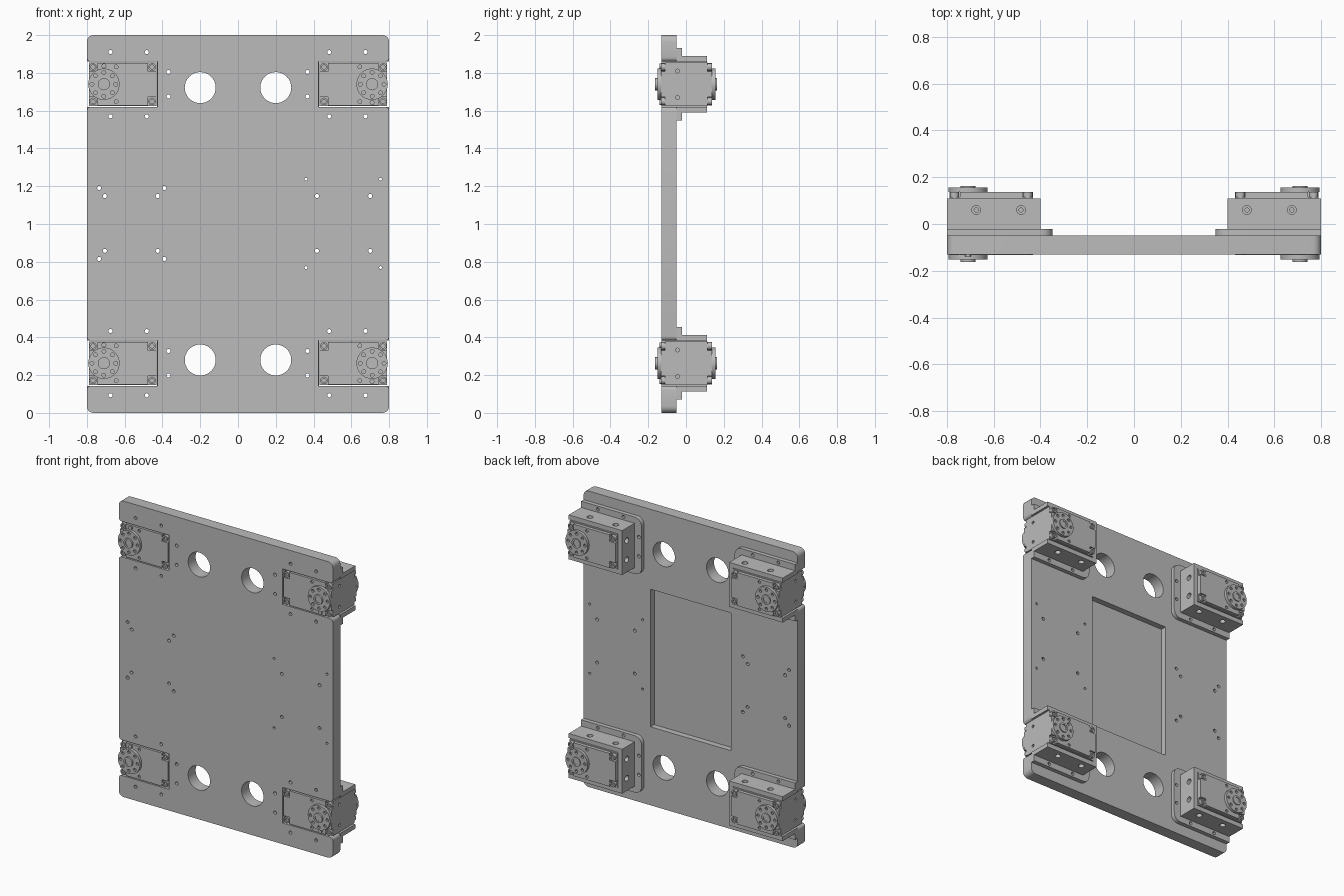
import bpy, bmesh, math
from mathutils import Matrix, Vector

cube = bpy.data.objects.get("Cube")
if cube:
    bpy.data.objects.remove(cube)

grey = bpy.data.materials.new("neutral grey")
grey.use_nodes = True
grey.diffuse_color = (0.5, 0.5, 0.5, 1)
grey.node_tree.nodes["Principled BSDF"].inputs["Base Color"].default_value = (0.5, 0.5, 0.5, 1)

CENTRES = (1.74, 0.263)      # heights of the motor pairs
SHAFT_X = 0.71
made = []


def rounded(corners, steps=5):
    """Outline from (x, z, radius) corners, with each corner filleted."""
    out = []
    for i, (x, z, r) in enumerate(corners):
        p = Vector((x, z))
        if r == 0:
            out.append(p)
            continue
        a = p + (Vector(corners[i - 1][:2]) - p).normalized() * r
        b = p + (Vector(corners[(i + 1) % len(corners)][:2]) - p).normalized() * r
        c = a + b - p
        for k in range(steps + 1):
            t = k / steps * math.pi / 2
            out.append(c + (a - c) * math.cos(t) + (b - c) * math.sin(t))
    return out


def extrude(bm, outline, y0, y1):
    """Fill an x-z outline and extrude it along y."""
    lo = [bm.verts.new((x, y0, z)) for x, z in outline]
    hi = [bm.verts.new((x, y1, z)) for x, z in outline]
    bm.faces.new(lo)
    bm.faces.new(hi[::-1])
    for i in range(len(lo)):
        bm.faces.new((lo[i - 1], hi[i - 1], hi[i], lo[i]))


def box(bm, x0, x1, y0, y1, z0, z1):
    extrude(bm, [(x0, z0), (x1, z0), (x1, z1), (x0, z1)], y0, y1)


def rod(bm, centre, r, length, axis="y", sides=16):
    turn = {"x": Matrix.Rotation(math.pi / 2, 4, "Y"),
            "y": Matrix.Rotation(math.pi / 2, 4, "X"), "z": Matrix()}[axis]
    bmesh.ops.create_cone(bm, cap_ends=True, segments=sides, radius1=r, radius2=r,
                          depth=length, matrix=Matrix.Translation(centre) @ turn)


def finish(name, bm):
    bmesh.ops.recalc_face_normals(bm, faces=bm.faces)
    mesh = bpy.data.meshes.new(name)
    bm.to_mesh(mesh)
    bm.free()
    mesh.materials.append(grey)
    ob = bpy.data.objects.new(name, mesh)
    bpy.context.collection.objects.link(ob)
    made.append(ob)
    return ob


def carve(ob, cutter_bm):
    """Subtract the cutter and keep only the result."""
    cutter = finish("cutter", cutter_bm)
    made.remove(cutter)
    cutter.hide_render = True
    mod = ob.modifiers.new("cut", "BOOLEAN")
    mod.operation, mod.solver, mod.object = "DIFFERENCE", "EXACT", cutter
    bpy.context.view_layer.update()
    result = bpy.data.meshes.new_from_object(
        ob.evaluated_get(bpy.context.evaluated_depsgraph_get()))
    ob.modifiers.clear()
    ob.data = result
    bpy.data.objects.remove(cutter)


def bolt_spots():
    """Bracket bolt positions around one motor."""
    spots = [(x, z) for x in (0.483, 0.675) for z in (-0.17, 0.17)]
    return spots + [(0.368, -0.065), (0.368, 0.065)]


# Base plate outline with four motor notches
right_side = [(0.8, 0, 0.035)]
for c in CENTRES[::-1]:
    right_side += [(0.8, c - 0.12, 0.022), (0.425, c - 0.12, 0),
                   (0.425, c + 0.12, 0), (0.8, c + 0.12, 0.022)]
right_side.append((0.8, 2, 0.035))
left_side = [(-x, z, r) for x, z, r in right_side[::-1]]
bm = bmesh.new()
extrude(bm, rounded(right_side + left_side), -0.13, -0.05)
plate = finish("base_plate", bm)

# Plate holes and the shallow pocket in the back
cut = bmesh.new()
box(cut, -0.3, 0.3, -0.09, 0, 0.53, 1.46)
for s in (-1, 1):
    for z in (0.28, 1.722):
        rod(cut, (s * 0.2, -0.09, z), 0.082, 0.2, sides=40)
    for c in CENTRES:
        for x, z in bolt_spots():
            rod(cut, (s * x, -0.09, c + z), 0.011, 0.2, sides=12)
for up in (-1, 1):
    for x, dz in ((-0.735, 0.188), (-0.705, 0.145), (-0.425, 0.145), (-0.39, 0.188),
                  (0.418, 0.145), (0.7, 0.145)):
        rod(cut, (x, -0.09, 1.003 + up * dz), 0.011, 0.2, sides=12)
    for x in (0.36, 0.755):
        rod(cut, (x, -0.09, 1.003 + up * 0.234), 0.008, 0.2, sides=12)
carve(plate, cut)


# Motor bracket: a flat flange and a three-sided wall
def u_shape(x0, x1, half, r, inner=0.43, gap=0.12):
    return rounded([(x0, -half, r), (x1, -half, 0), (x1, -gap, 0), (inner, -gap, 0),
                    (inner, gap, 0), (x1, gap, 0), (x1, half, 0), (x0, half, r)])


bm = bmesh.new()
extrude(bm, u_shape(0.348, 0.8, 0.192, 0.05), -0.05, -0.022)
flange = finish("bracket_flange", bm)
cut = bmesh.new()
for x, z in bolt_spots():
    rod(cut, (x, -0.04, z), 0.011, 0.1, sides=12)
carve(flange, cut)

bm = bmesh.new()
extrude(bm, u_shape(0.4, 0.8, 0.15, 0), -0.022, 0.11)
wall = finish("bracket_wall", bm)
cut = bmesh.new()
for x in (0.483, 0.675):
    for s in (-1, 1):
        rod(cut, (x, 0.06, s * 0.14), 0.019, 0.1, "z")
for z in (-0.065, 0.065):
    rod(cut, (0.41, 0.06, z), 0.019, 0.1, "x")
carve(wall, cut)

# Motor case with side screw holes
bm = bmesh.new()
box(bm, 0.432, 0.79, -0.112, 0.115, -0.116, 0.116)
case = finish("motor_case", bm)
cut = bmesh.new()
for z in (-0.07, 0.07):
    rod(cut, (0.79, -0.045, z), 0.01, 0.02, "x", 12)
for x in (0.483, 0.675):
    for s in (-1, 1):
        rod(cut, (x, 0.06, s * 0.116), 0.009, 0.03, "z", 12)
carve(case, cut)

# Motor covers, front and back: a plate with stepped corners and screw bosses
right_edge, left_edge, h, n = 0.79, 0.432, 0.112, 0.045
plus = [(right_edge, -h + n), (right_edge, h - n), (right_edge - n, h - n),
        (right_edge - n, h), (left_edge + n, h), (left_edge + n, h - n),
        (left_edge, h - n), (left_edge, -h + n), (left_edge + n, -h + n),
        (left_edge + n, -h), (right_edge - n, -h), (right_edge - n, -h + n)]
parts = [flange, wall, case]
for label, s, face in (("front", -1, 0.132), ("back", 1, 0.137)):
    bm = bmesh.new()
    extrude(bm, plus, s * 0.11, s * face)
    cover = finish(f"motor_{label}_cover", bm)
    cut = bmesh.new()
    for z in (-0.092, 0.092):
        rod(cut, (0.645, s * face, z), 0.01, 0.02, sides=12)
    carve(cover, cut)

    bm = bmesh.new()
    for x in (0.455, 0.768):
        for z in (-0.091, 0.091):
            rod(bm, (x, s * (face + 0.108) / 2, z), 0.02, face - 0.108)
    bosses = finish(f"motor_{label}_screws", bm)
    cut = bmesh.new()
    for x in (0.455, 0.768):
        for z in (-0.091, 0.091):
            rod(cut, (x, s * face, z), 0.011, 0.02, sides=12)
    carve(bosses, cut)

    # Output disc with a ring of holes and a raised hollow hub
    top = face + 0.018
    bm = bmesh.new()
    rod(bm, (SHAFT_X, s * (face + 0.009), 0), 0.083, 0.02, sides=40)
    disc = finish(f"output_disc_{label}", bm)
    cut = bmesh.new()
    for k in range(8):
        a = k * math.pi / 4
        rod(cut, (SHAFT_X + 0.063 * math.cos(a), s * top, 0.063 * math.sin(a)),
            0.01, 0.024, sides=12)
    carve(disc, cut)
    bm = bmesh.new()
    rod(bm, (SHAFT_X, s * (top + 0.163) / 2 - s * 0.001, 0), 0.032, 0.163 - top + 0.002, sides=28)
    hub = finish(f"output_hub_{label}", bm)
    cut = bmesh.new()
    rod(cut, (SHAFT_X, s * 0.164, 0), 0.02, 0.012, sides=24)
    carve(hub, cut)
    parts += [cover, bosses, disc, hub]

# Small marker stud beside the front disc
bm = bmesh.new()
rod(bm, (SHAFT_X, -0.134, -0.097), 0.013, 0.012)
parts.append(finish("marker_stud", bm))

# Place every motor and bracket part at the four corners
for ob in parts:
    base = ob.name
    for level, c in zip(("upper", "lower"), CENTRES):
        for side, angle in (("left", 0), ("right", math.pi)):
            if (level, side) == ("upper", "left"):
                inst = ob
            else:
                inst = bpy.data.objects.new(base, ob.data)
                bpy.context.collection.objects.link(inst)
            inst.name = f"{base}_{level}_{side}"
            inst.location.z = c
            inst.rotation_euler.y = angle

# Smooth the round surfaces and keep the edges sharp
bpy.ops.object.select_all(action="DESELECT")
for ob in made:
    ob.select_set(True)
bpy.context.view_layer.objects.active = plate
bpy.ops.object.shade_smooth_by_angle(angle=math.radians(30))
